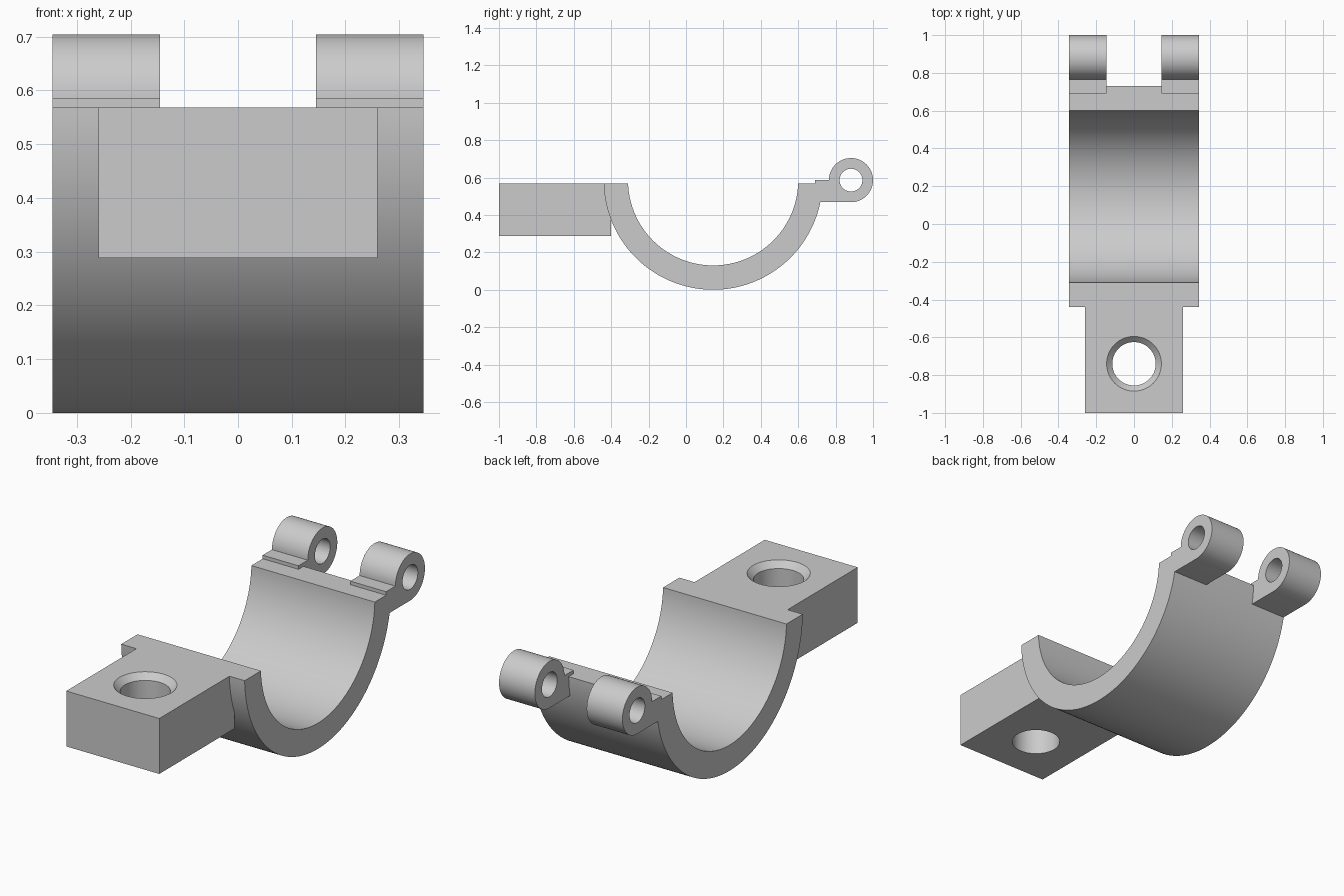
import bpy, bmesh
from math import sin, cos, asin, acos, pi, radians
from mathutils import Matrix, Vector

if "Cube" in bpy.data.objects:
    bpy.data.objects.remove(bpy.data.objects["Cube"], do_unlink=True)

grey = bpy.data.materials.new("plain grey")
grey.use_nodes = True
grey.diffuse_color = (0.6, 0.6, 0.6, 1)
grey.node_tree.nodes["Principled BSDF"].inputs["Base Color"].default_value = (0.6, 0.6, 0.6, 1)

# Main dimensions
CY, CZ = 0.145, 0.585          # centre of the saddle
R_OUT, R_IN = 0.585, 0.455
TOP = 0.568                    # height of the flat split face
HALF = 0.345                   # half of the width
EY, EZ, ER = 0.882, 0.586, 0.118   # hinge eye
BLOCK_BASE, BLOCK_END = 0.288, -0.4


def arc(cy, cz, r, a0, a1, n):
    return [(cy + r * cos(a0 + (a1 - a0) * i / n), cz + r * sin(a0 + (a1 - a0) * i / n))
            for i in range(n + 1)]


def make(name, bm):
    bmesh.ops.recalc_face_normals(bm, faces=bm.faces)
    mesh = bpy.data.meshes.new(name)
    bm.to_mesh(mesh)
    bm.free()
    mesh.materials.append(grey)
    ob = bpy.data.objects.new(name, mesh)
    bpy.context.collection.objects.link(ob)
    return ob


def extrude_profile(name, points, x0, x1):
    """Side outline in (y, z), extruded across the width."""
    bm = bmesh.new()
    face = bm.faces.new([bm.verts.new((x0, y, z)) for y, z in points])
    new = bmesh.ops.extrude_face_region(bm, geom=[face])["geom"]
    verts = [v for v in new if isinstance(v, bmesh.types.BMVert)]
    bmesh.ops.translate(bm, vec=(x1 - x0, 0, 0), verts=verts)
    return make(name, bm)


def drill(ob, rings, matrix):
    """Cut a lathed (radius, height) shape out of a part."""
    bm = bmesh.new()
    verts = [bm.verts.new((r, 0, z)) for r, z in rings]
    edges = [bm.edges.new(pair) for pair in zip(verts, verts[1:])]
    bmesh.ops.spin(bm, geom=verts + edges, cent=(0, 0, 0), axis=(0, 0, 1),
                   angle=2 * pi, steps=64)
    bmesh.ops.remove_doubles(bm, verts=bm.verts, dist=1e-5)
    bm.transform(matrix)
    cutter = make("drill_cutter", bm)
    cutter.hide_render = True
    mod = ob.modifiers.new("hole", "BOOLEAN")
    mod.operation = "DIFFERENCE"
    mod.solver = "EXACT"
    mod.object = cutter
    bpy.context.view_layer.objects.active = ob
    bpy.ops.object.modifier_apply(modifier=mod.name)
    bpy.data.objects.remove(cutter, do_unlink=True)


# Half-round saddle
dip_out = asin((CZ - TOP) / R_OUT)
dip_in = asin((CZ - TOP) / R_IN)
outline = (arc(CY, CZ, R_OUT, pi + dip_out, 2 * pi - dip_out, 96)
           + arc(CY, CZ, R_IN, 2 * pi - dip_in, pi + dip_in, 96))
parts = [extrude_profile("saddle", outline, -HALF, HALF)]

# Bolt block, fitted to the outside of the saddle, with a countersunk hole
meet = 2 * pi - acos((BLOCK_END - CY) / R_OUT)
outline = ([(-1, TOP), (-1, BLOCK_BASE), (BLOCK_END, BLOCK_BASE)]
           + arc(CY, CZ, R_OUT, meet, pi + dip_out, 16))
block = extrude_profile("bolt_block", outline, -0.26, 0.26)
drill(block, [(0, 0.2), (0.115, 0.2), (0.115, TOP - 0.03), (0.165, TOP + 0.02), (0, TOP + 0.02)],
      Matrix.Translation((0, -0.74, 0)))
parts.append(block)

# Pair of hinge lugs with pin holes
low = asin((CZ - (EZ - ER)) / R_OUT)
outline = ([(0.69, TOP), (0.69, EZ)]
           + arc(EY, EZ, ER, pi, -pi / 2, 64)
           + arc(CY, CZ, R_OUT, -low, -dip_out, 8))
for name, x0, x1 in (("left_hinge_lug", 0.145, HALF), ("right_hinge_lug", -HALF, -0.145)):
    lug = extrude_profile(name, outline, x0, x1)
    drill(lug, [(0, -0.5), (0.061, -0.5), (0.061, 0.5), (0, 0.5)],
          Matrix.Translation((0, EY, EZ)) @ Matrix.Rotation(pi / 2, 4, Vector((0, 1, 0))))
    parts.append(lug)

# Smooth curved walls, crisp edges
bpy.ops.object.select_all(action="DESELECT")
for ob in parts:
    ob.select_set(True)
bpy.context.view_layer.objects.active = parts[0]
bpy.ops.object.shade_smooth_by_angle(angle=radians(30))
